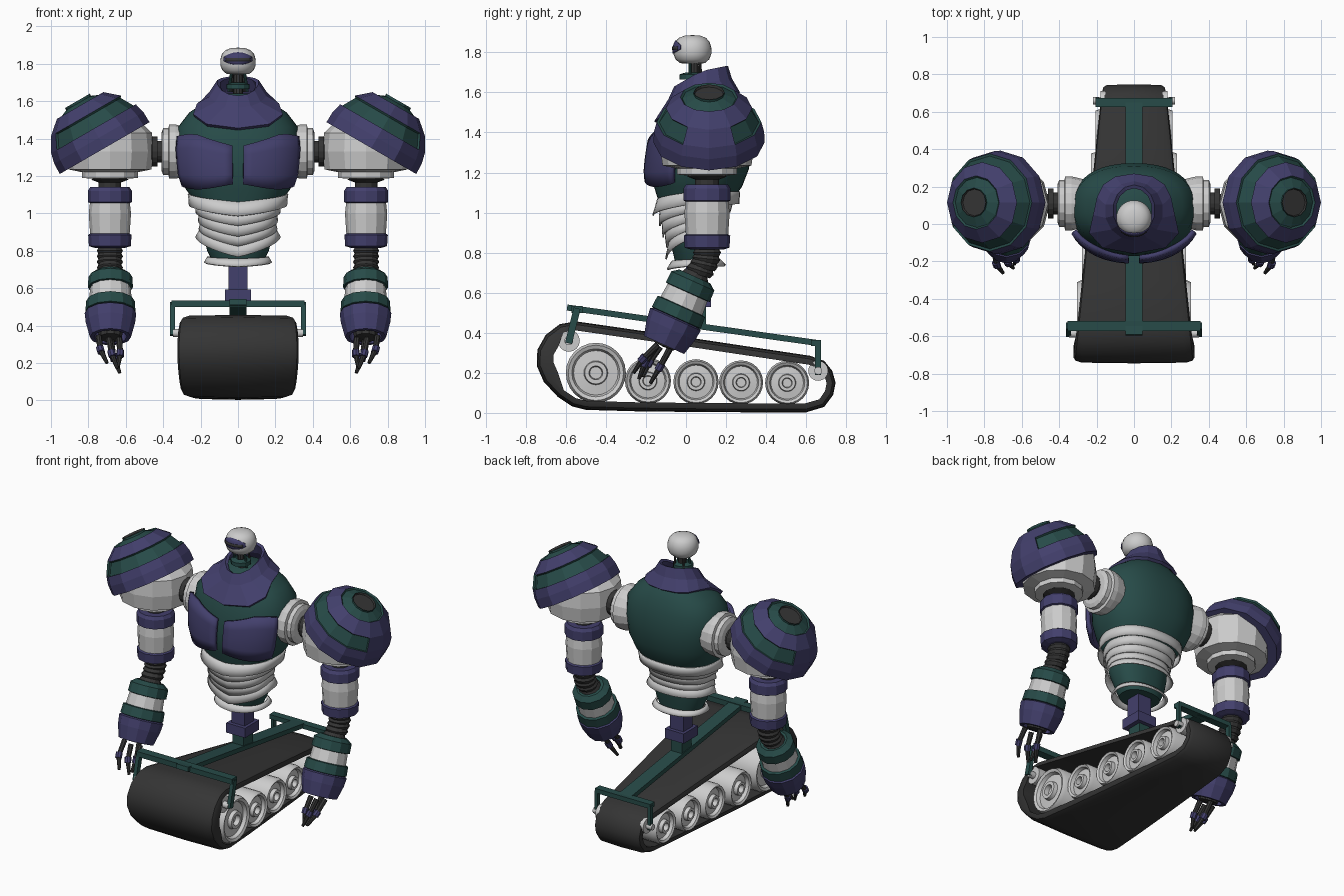
import bpy, bmesh
from math import sin, cos, pi, radians, atan2, degrees, hypot
from mathutils import Vector, Matrix

if "Cube" in bpy.data.objects:
    bpy.data.objects.remove(bpy.data.objects["Cube"])


def material(name, rgb):
    m = bpy.data.materials.new(name)
    m.diffuse_color = (*rgb, 1)
    m.use_nodes = True
    m.node_tree.nodes["Principled BSDF"].inputs["Base Color"].default_value = m.diffuse_color
    return m


PURPLE = material("purple", (0.055, 0.05, 0.15))
GREEN = material("green", (0.02, 0.07, 0.065))
DARK = material("dark", (0.035, 0.035, 0.035))
GREY = None


def build(name, verts, faces, mat=None, mirror=False, smooth=None, thick=0):
    me = bpy.data.meshes.new(name)
    me.from_pydata([tuple(v) for v in verts], [], faces)
    bm = bmesh.new()
    bm.from_mesh(me)
    bmesh.ops.remove_doubles(bm, verts=bm.verts, dist=1e-5)
    bmesh.ops.recalc_face_normals(bm, faces=bm.faces)
    bm.to_mesh(me)
    bm.free()
    ob = bpy.data.objects.new(name, me)
    bpy.context.collection.objects.link(ob)
    if mat:
        me.materials.append(mat)
    if smooth:
        bpy.ops.object.select_all(action='DESELECT')
        ob.select_set(True)
        bpy.context.view_layer.objects.active = ob
        bpy.ops.object.shade_smooth_by_angle(angle=radians(smooth))
    if thick:
        s = ob.modifiers.new("thickness", 'SOLIDIFY')
        s.thickness, s.offset = thick, 0
    if mirror:
        ob.modifiers.new("mirror", 'MIRROR')
    return ob


def grid_faces(rows, cols, wrap_rows=False, wrap_cols=False):
    return [(i * cols + j, i * cols + (j + 1) % cols,
             (i + 1) % rows * cols + (j + 1) % cols, (i + 1) % rows * cols + j)
            for i in range(rows if wrap_rows else rows - 1)
            for j in range(cols if wrap_cols else cols - 1)]


def axis(origin, direction=(0, 0, 1)):
    q = Vector(direction).to_track_quat('Z', 'Y')
    return Matrix.Translation(origin) @ q.to_matrix().to_4x4()


def lathe(name, profile, frame, sides=12, mat=None, mirror=True, smooth=None):
    verts = [frame @ Vector((r * cos(2 * pi * k / sides), r * sin(2 * pi * k / sides), h))
             for r, h in profile for k in range(sides)]
    return build(name, verts, grid_faces(len(profile), sides, False, True), mat, mirror, smooth)


def rod(name, p, q, r0, r1, mat=None, mirror=True, sides=8):
    d = Vector(q) - Vector(p)
    return lathe(name, [(0, 0), (r0, 0), (r1, d.length), (0, d.length)], axis(p, d), sides, mat, mirror)


def box(name, centre, size, mat=None, mirror=False, tilt=0):
    m = Matrix.Translation(centre) @ Matrix.Rotation(tilt, 4, 'X') @ Matrix.Diagonal((*size, 1))
    v = [m @ Vector((x, y, z)) for x in (-.5, .5) for y in (-.5, .5) for z in (-.5, .5)]
    f = [(0, 1, 3, 2), (4, 6, 7, 5), (0, 4, 5, 1), (2, 3, 7, 6), (0, 2, 6, 4), (1, 5, 7, 3)]
    return build(name, v, f, mat, mirror)


# ---- track belt: side outline swept across a tapering width
def half_width(y):
    return 0.247 - 0.104 * y


outline = [(-.5, .015), (-.25, .008), (0, .005), (.3, .003), (.6, .003), (.69, .03), (.735, .09),
           (.747, .15), (.73, .21), (.69, .26), (.62, .285), (.3, .333), (0, .378), (-.3, .421),
           (-.55, .457), (-.63, .443), (-.70, .39), (-.742, .315), (-.745, .235), (-.71, .155),
           (-.64, .08), (-.57, .033)]
section = [(-1, .035), (-.97, .016), (-.86, .004), (0, 0), (.86, .004), (.97, .016), (1, .035), (1, 1), (-1, 1)]
belt = []
n = len(outline)
for i, (y, z) in enumerate(outline):
    ty, tz = (outline[(i + 1) % n][k] - outline[i - 1][k] for k in (0, 1))
    l = hypot(ty, tz)
    thick = .085 if y < -.65 else .045
    for f, inset in section:
        d = thick if inset == 1 else inset
        belt.append((f * half_width(y), y - tz / l * d, z + ty / l * d))
build("track_belt", belt, grid_faces(n, len(section), True, True), DARK, smooth=40)

# ---- road wheels and return rollers
for i, (y, z, r) in enumerate([(-.45, .2, .15), (-.19, .16, .115), (.05, .155, .113),
                               (.275, .152, .11), (.505, .15, .11)]):
    X = half_width(y) + .012
    lathe(f"road_wheel_{i+1}", [(0, X - .03), (.2 * r, X - .03), (.23 * r, X), (.37 * r, X), (.4 * r, X - .025),
                                (.74 * r, X - .03), (.8 * r, X - .008), (.92 * r, X), (r, X - .025), (r, 0)],
          axis((0, y, z), (1, 0, 0)), 24, GREY, True, 30)
for nm, y, z, r in (("front_roller", -.585, .36, .055), ("rear_roller", .66, .21, .05)):
    X = half_width(y)
    lathe(nm, [(0, X + .04), (.4 * r, X + .04), (.4 * r, X), (r, X), (r, X - .06), (.4 * r, X - .06), (.4 * r, 0)],
          axis((0, y, z), (1, 0, 0)), 16, GREY, True, 30)

# ---- green frame over the track
slope = atan2(-.18, 1.27)
box("frame_spine", (0, .035, .437), (.09, 1.27, .03), GREEN, tilt=slope)
box("front_crossbar", (0, -.545, .517), (.71, .055, .035), GREEN)
box("rear_crossbar", (0, .65, .35), (.41, .05, .03), GREEN)
box("front_frame_leg", (.35, -.565, .435), (.025, .035, .18), GREEN, True, -.24)
box("rear_frame_leg", (.197, .66, .27), (.02, .03, .16), GREEN, True)

# ---- waist post
box("post_base", (0, .05, .48), (.08, .1, .11), GREEN)
box("post_block", (0, .05, .56), (.14, .15, .065), PURPLE)
box("post", (0, .05, .66), (.1, .1, .17), PURPLE)

# ---- torso: lofted cross-sections (z, half width, front y, back y)
TORSO = [(.73, .13, -.05, .15), (.80, .165, -.065, .16), (.88, .185, -.095, .17), (.97, .19, -.12, .18),
         (1.05, .22, -.135, .225), (1.13, .28, -.16, .28), (1.22, .315, -.172, .315), (1.35, .33, -.16, .325),
         (1.46, .322, -.13, .31), (1.54, .26, -.09, .28), (1.60, .17, -.04, .24), (1.64, .1, 0, .19)]


def torso(a, z, off=0):
    z = min(max(z, TORSO[0][0] - .02), 1.64)
    for lo, hi in zip(TORSO, TORSO[1:]):
        if z <= hi[0]:
            break
    t = (z - lo[0]) / (hi[0] - lo[0])
    w, f, b = (lo[k] + (hi[k] - lo[k]) * t for k in (1, 2, 3))
    s, c = sin(a), cos(a)
    p = Vector((w * abs(s) ** .85 * (1 if s > 0 else -1), -(b - f) / 2 * abs(c) ** .85 * (1 if c > 0 else -1), 0))
    return p + p.normalized() * off + Vector((0, (f + b) / 2, z))


def plate(name, surf, a0, a1, top, bottom, off, thick, mat=None, mirror=False, cols=40, rows=5, smooth=35):
    """Curved panel lying on a surface; top, bottom give edge heights, off the stand-off at both edges."""
    verts = []
    for i in range(rows):
        t = i / (rows - 1)
        for j in range(cols + 1):
            a = radians(a0 + (a1 - a0) * j / cols)
            verts.append(surf(a, top(a) + (bottom(a) - top(a)) * t, off[0] + (off[1] - off[0]) * t))
    return build(name, verts, grid_faces(rows, cols + 1), mat, mirror, smooth, thick)


N = 40
body = [torso(2 * pi * k / N, r[0]) for r in TORSO for k in range(N)]
caps = [tuple(range(N)), tuple(range(len(body) - N, len(body)))]
build("torso", body, grid_faces(len(TORSO), N, False, True) + caps, GREEN, smooth=50)


def vee(a):
    return max(0, 1 - abs(a) / (pi / 2))


# chest plates
plate("chest_plate", torso, 3, 64, lambda a: 1.355 + .065 * min(1, a / .6) - .03 * max(0, a - .8),
      lambda a: 1.16 - .03 * sin(min(a * 2.4, pi)), (.022, .032), .025, PURPLE, True, 10)
# layered belly ribs, dipping to a point at the front
side = [1.10, 1.05, 1.01, .965, .925, .88]
for i in range(5):
    plate(f"belly_rib_{i+1}", torso, -180, 180,
          lambda a: side[i] + .005 - (.045 + .012 * i) * vee(a),
          lambda a: side[i + 1] - .008 - (.057 + .012 * i) * vee(a),
          (.004, .042 if i in (0, 4) else .02), .008, rows=3)
plate("waist_rim", torso, -180, 180, lambda a: .765 - .01 * vee(a), lambda a: .735 - .02 * vee(a),
      (.012, .045), .012, rows=3)

# collar
S = 14
collar = [torso(2 * pi * k / S, 1.595 - .145 * max(0, cos(2 * pi * k / S)) ** 1.5, .018) for k in range(S)]
for w, yc, d, z in ((.15, .07, .15, 1.635), (.105, .075, .125, 1.70)):
    for k in range(S):
        a = 2 * pi * k / S
        c = cos(a)
        collar.append((w * sin(a), yc - d * c, z - .075 * max(0, c) + .03 * max(0, -c)))
build("collar", collar, grid_faces(3, S, False, True), PURPLE, thick=.02)

# ---- neck and head
rod("neck", (0, .04, 1.58), (0, .04, 1.76), .03, .024, DARK, False, 10)
lathe("neck_ring", [(.03, 1.665), (.062, 1.665), (.062, 1.69), (.03, 1.7)], axis((0, .03, 0)), 12, GREEN, False)
rod("neck_strut", (.05, .02, 1.65), (.035, .02, 1.75), .008, .008, GREEN)
rod("neck_rear_strut", (.035, .075, 1.65), (.03, .07, 1.75), .007, .007, DARK)
HEAD = [(0, 1.886), (.04, 1.883), (.068, 1.872), (.086, 1.852), (.095, 1.822), (.094, 1.79), (.084, 1.765),
        (.062, 1.746), (0, 1.742)]
lathe("head", HEAD, axis((0, .032, 0)), 24, GREY, False, 45)


def head(a, z, off=0):
    for hi, lo in zip(HEAD, HEAD[1:]):
        if z >= lo[1]:
            break
    r = lo[0] + (hi[0] - lo[0]) * (z - lo[1]) / (hi[1] - lo[1]) + off
    return Vector((r * sin(a), .032 - r * cos(a), z))


plate("visor", head, -52, 52, lambda a: 1.86 - .03 * a * a, lambda a: 1.795 + .025 * a * a, (.002, .002), .006,
      PURPLE, cols=12)
plate("visor_slit", head, -42, 42, lambda a: 1.83, lambda a: 1.812, (.005, .005), .006, DARK, cols=12, rows=2)

# ---- shoulder joint
J = axis((0, .11, 1.33), (1, 0, 0))
lathe("shoulder_socket", [(0, .25), (.125, .25), (.145, .335), (.145, .368), (.125, .372), (.125, .4),
                          (.1, .41), (.06, .41)], J, 16)
lathe("shoulder_axle", [(.058, .38), (.058, .43), (.08, .43), (.08, .46), (.05, .46), (.05, .6)], J, 16, DARK)

# ---- shoulder cap: tilted faceted dome with recessed green bands
R = .278
frame = Matrix.Translation((.725, .115, 1.37)) @ Matrix.Rotation(radians(30), 4, 'Y')
bands = [(R * sin(radians(t)), R * cos(radians(t))) for t in (16, 31, 51, 70, 82, 95)]
cap = lathe("shoulder_cap", [(0, bands[0][1])] + bands + [(.215, bands[-1][1])], frame, 12, PURPLE)
cap.data.materials.append(GREEN)
cap.data.materials.append(DARK)
bm = bmesh.new()
bm.from_mesh(cap.data)
inv = frame.inverted()
hatch, ring, stripe = [], [], []
for f in bm.faces:
    c = inv @ f.calc_center_median()
    t = degrees(atan2(hypot(c.x, c.y), c.z))
    if t < 15:
        f.material_index = 2
        hatch.append(f)
    elif t < 30 or (52 < t < 69 and abs(degrees(atan2(c.y, c.x))) > 40):
        f.material_index = 1
        (ring if t < 30 else stripe).append(f)
for group in (hatch, ring, stripe):
    bmesh.ops.inset_region(bm, faces=group, thickness=.005, depth=-.012)
bm.to_mesh(cap.data)
bm.free()

# ---- upper arm: stacked rings down a vertical axis
A = axis((.685, .105, 0))
lathe("shoulder_ball", [(0, 1.52), (.15, 1.5), (.225, 1.43), (.235, 1.33), (.222, 1.235), (.15, 1.22), (0, 1.22)], A)
lathe("shoulder_lower_ring", [(.15, 1.24), (.15, 1.19), (.1, 1.185), (0, 1.185)], A)
lathe("upper_arm_joint", [(.07, 1.2), (.1, 1.18), (.06, 1.165), (.06, 1.12)], A, 12, DARK)
lathe("upper_arm_cuff", [(0, 1.14), (.105, 1.14), (.118, 1.12), (.118, 1.06), (.105, 1.055)], A, 12, PURPLE)
lathe("upper_arm", [(.105, 1.07), (.113, 1.0), (.105, .88)], A)
lathe("elbow_cuff", [(.1, .895), (.116, .885), (.112, .825), (.08, .815), (0, .815)], A, 12, PURPLE)

# elbow bellows: overlapping discs along a bend
for i in range(5):
    t = i / 4
    lathe(f"elbow_disc_{i+1}", [(0, -.022), (.058, -.022), (.07, 0), (.058, .022), (0, .022)],
          axis((.685, .105 - .06 * t * t, .80 - .12 * t), (0, .42 * t, 1)), 12, DARK)

# ---- forearm: stacked bands on the bent axis
F = axis((.682, .04, .672), (0, -.41, -.91))
lathe("forearm_upper_band", [(0, -.01), (.085, -.01), (.118, .015), (.12, .075), (.1, .08)], F, 12, GREEN)
lathe("forearm", [(.108, .07), (.115, .16)], F)
lathe("forearm_lower_band", [(.1, .148), (.13, .155), (.134, .215), (.12, .22)], F, 12, GREEN)
lathe("wrist_guard", [(.12, .215), (.138, .225), (.132, .28), (.11, .365), (.088, .365), (.085, .3), (0, .3)],
      F, 12, PURPLE)
lathe("palm", [(0, .29), (.075, .29), (.06, .37), (0, .375)], F, 10, DARK)

# fingers: two tapering joints with a knuckle
fingers = {"outer_finger": ((.745, -.14, .34), (.735, -.215, .27), (.70, -.262, .2)),
           "middle_finger": ((.69, -.15, .33), (.675, -.205, .25), (.645, -.235, .17)),
           "inner_finger": ((.635, -.13, .33), (.63, -.185, .25), (.64, -.215, .18)),
           "thumb": ((.68, -.075, .33), (.665, -.13, .23), (.632, -.178, .148))}
for nm, (a, b, c) in fingers.items():
    rod(nm + "_base", a, b, .017, .015, DARK)
    rod(nm + "_tip", b, c, .016, .009, DARK)
    d = (Vector(c) - Vector(a)).normalized()
    rod(nm + "_knuckle", Vector(b) - d * .018, Vector(b) + d * .018, .021, .021, PURPLE)
